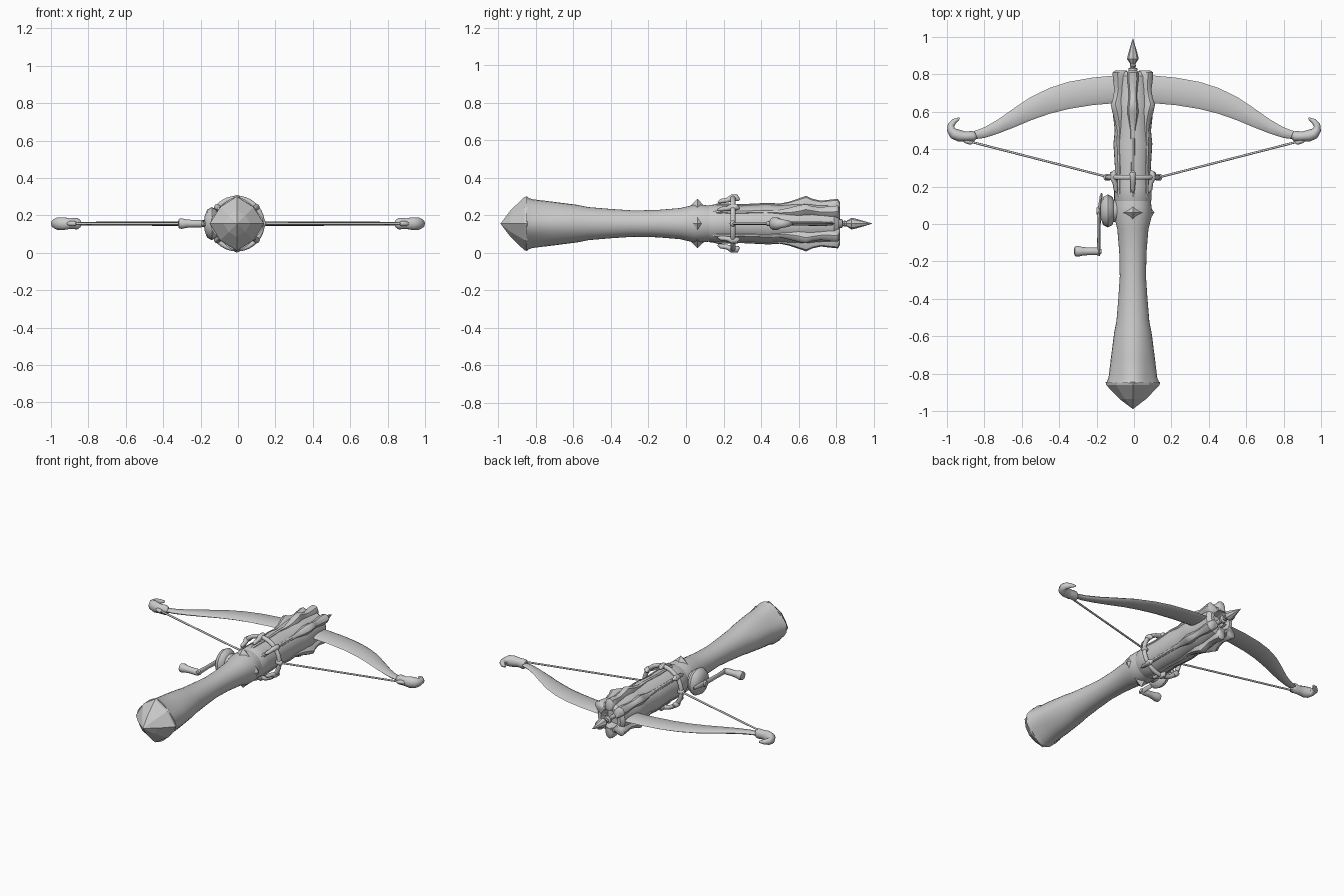
import bpy, bmesh
from math import sin, cos, pi, radians
from mathutils import Vector, Matrix

if "Cube" in bpy.data.objects:
    bpy.data.objects.remove(bpy.data.objects["Cube"])

CX, CZ = -0.006, 0.156          # long axis of the weapon
RIBS = [90, 270, 40, -40, 140, 220]


def finish(bm, name, angle=35):
    bmesh.ops.remove_doubles(bm, verts=bm.verts, dist=1e-5)
    bmesh.ops.recalc_face_normals(bm, faces=bm.faces)
    me = bpy.data.meshes.new(name)
    bm.to_mesh(me)
    bm.free()
    ob = bpy.data.objects.new(name, me)
    bpy.context.collection.objects.link(ob)
    bpy.ops.object.select_all(action='DESELECT')
    ob.select_set(True)
    bpy.context.view_layer.objects.active = ob
    if angle:
        bpy.ops.object.shade_smooth_by_angle(angle=radians(angle))
    return ob


def loft(bm, rings):
    """Skin a list of closed rings and cap both ends."""
    vs = [[bm.verts.new(p) for p in r] for r in rings]
    n = len(vs[0])
    for a, b in zip(vs, vs[1:]):
        for i in range(n):
            bm.faces.new((a[i], a[(i + 1) % n], b[(i + 1) % n], b[i]))
    bm.faces.new(vs[0])
    bm.faces.new(vs[-1])


def lathe(name, prof, n=24, squash=0.0, angle=35, x=CX):
    """Turn (y, r[, squash]) round the long axis; squash flattens diagonals."""
    bm = bmesh.new()
    rings = []
    for p in prof:
        k = p[2] if len(p) > 2 else squash
        ring = []
        for i in range(n):
            t = 2 * pi * i / n
            r = p[1] * (1 - k * sin(2 * t) ** 2)
            ring.append((x + r * cos(t), p[0], CZ + r * sin(t)))
        rings.append(ring)
    loft(bm, rings)
    return finish(bm, name, angle)


def tube(name, pts, radii, n=10, flat=1.0, smooth=True):
    """Round tube through points with varying radius; flat scales z."""
    bm = bmesh.new()
    pts = [Vector(p) for p in pts]
    rings = []
    for i, p in enumerate(pts):
        d = (pts[min(i + 1, len(pts) - 1)] - pts[max(i - 1, 0)]).normalized()
        ref = Vector((1, 0, 0)) if abs(d.z) > 0.9 else Vector((0, 0, 1))
        s = d.cross(ref).normalized()
        u = s.cross(d)
        rings.append([p + radii[i] * (s * cos(2 * pi * j / n) + u * flat * sin(2 * pi * j / n))
                      for j in range(n)])
    loft(bm, rings)
    return finish(bm, name, 50 if smooth else 0)


def polar(angle, r, y):
    a = radians(angle)
    return Vector((CX + r * cos(a), y, CZ + r * sin(a)))


# Stock and faceted pommel
lathe("handle", [(-.85, .142, .13), (-.82, .13, .1), (-.72, .118, .06), (-.58, .1, .03),
                 (-.52, .088), (-.4, .078), (-.28, .07), (-.15, .073), (-.03, .083),
                 (.04, .1), (.09, .1), (.13, .095), (.14, .08)], 32)
lathe("pommel_cap", [(-.845, .146), (-.862, .142), (-.935, .072), (-.988, .002)],
      8, .13, 0)

# Barrel with a recessed muzzle
lathe("barrel", [(.11, .09), (.13, .1), (.2, .1), (.3, .096), (.43, .104), (.5, .097),
                 (.58, .106), (.64, .108), (.7, .1), (.79, .1), (.815, .082),
                 (.815, .06), (.76, .05)], 32)

# Sculpted ribs that rise into claws at the muzzle: (y, height, half width)
prof = [(.14, .1, .008), (.17, .108, .015), (.3, .104, .012), (.44, .111, .014),
        (.5, .107, .015), (.55, .117, .024), (.6, .134, .03), (.64, .148, .027),
        (.675, .132, .022), (.72, .122, .024), (.77, .128, .03), (.81, .132, .029), (.822, .112, .02)]
for k, a in enumerate(RIBS):
    bm = bmesh.new()
    t = radians(a)
    out, side = Vector((cos(t), 0, sin(t))), Vector((-sin(t), 0, cos(t)))
    rings = []
    for y, h, w in prof:
        c = Vector((CX, y, CZ))
        rings.append([c + out * (.06 + (h - .06) * f) + side * w * s for f, s in
                      [(0, -1), (.6, -1), (.9, -.7), (1, 0), (.9, .7), (.6, 1), (0, 1)]])
    loft(bm, rings)
    finish(bm, f"rib_{k}", 45)
    # Slider peg on the string ring
    tube(f"slider_peg_{k}", [polar(a, r, y) for y, r in
         [(.17, .113), (.185, .12), (.22, .125), (.245, .137), (.27, .137), (.285, .125)]],
         [.005, .012, .013, .018, .018, .006], 8)

# Small pyramid studs round the collar
for k, a in enumerate((90, 270, 0)):
    bm = bmesh.new()
    t = radians(a)
    side = Vector((-sin(t), 0, cos(t)))
    base = [polar(a, .085, .06) + o for o in
            (side * .052, Vector((0, .045, 0)), -side * .052, Vector((0, -.045, 0)))]
    tip = bm.verts.new(polar(a, .132 if a else .115, .062))
    vb = [bm.verts.new(p) for p in base]
    for i in range(4):
        bm.faces.new((vb[i], vb[(i + 1) % 4], tip))
    bm.faces.new(vb)
    finish(bm, f"collar_stud_{k}", 0)

# Ring that draws the string
bpy.ops.mesh.primitive_torus_add(location=(CX, .25, CZ), rotation=(pi / 2, 0, 0),
                                 major_radius=.135, minor_radius=.014,
                                 major_segments=40, minor_segments=10)
bpy.context.object.name = "string_ring"
bpy.ops.object.shade_smooth_by_angle(angle=radians(60))

# Bolt
lathe("bolt_shaft", [(.7, .014), (.81, .014), (.82, .024), (.832, .024), (.838, .011), (.86, .011)], 12)
lathe("bolt_head", [(.838, .012), (.845, .017), (.856, .014), (.882, .031), (.9, .028), (.993, .001)], 8, 0, 0)

# Bow limbs, hooks and strings, both sides
limb = [(.04, .795, .65), (.11, .793, .645), (.22, .783, .636), (.35, .76, .615), (.45, .728, .59),
        (.55, .68, .555), (.64, .62, .517), (.73, .557, .482), (.8, .517, .46), (.88, .487, .45)]
for sx, nm in ((1, "right"), (-1, "left")):
    bm = bmesh.new()
    rings = []
    for i, (x, yo, yi) in enumerate(limb):
        m, h = (yo + yi) / 2, .013 - .0004 * i
        w = (yo - yi) / 2
        rings.append([(sx * x, m + w * a, CZ + h * b) for a, b in
                      [(1, 0), (.75, .8), (0, 1), (-.75, .8), (-1, 0), (-.75, -.8), (0, -1), (.75, -.8)]])
    loft(bm, rings)
    finish(bm, f"bow_limb_{nm}", 50)
    tube(f"bow_hook_{nm}", [(sx * x, y, CZ) for x, y in
         [(.845, .476), (.86, .47), (.9, .468), (.935, .472), (.962, .483),
          (.979, .504), (.978, .53), (.96, .55), (.933, .566)]],
         [.018, .028, .026, .031, .03, .022, .018, .014, .005], 10, 1.15)
    tube(f"string_knot_{nm}", [(sx * x, y, CZ) for x, y in
         [(.865, .433), (.875, .437), (.9, .445), (.915, .45)]], [.008, .013, .013, .006], 8)
    tube(f"bow_string_{nm}", [(sx * .89, .444, CZ), (sx * .135, .25, CZ)], [.006, .006], 8)
    tube(f"string_clip_{nm}", [(CX + sx * x, .25, CZ) for x in (.115, .13, .15, .157)],
         [.014, .018, .016, .006], 8)

# Winding crank on the left side
tube("crank_hub", [(x, .07, CZ) for x in (-.07, -.11, -.115, -.14, -.165, -.178, -.182)],
     [.05, .06, .075, .088, .075, .04, .01], 20)
tube("crank_axle", [(-.16, .07, CZ), (-.2, .07, CZ)], [.02, .018], 12)
tube("crank_arm", [(-.172, .165, CZ), (-.176, .15, CZ), (-.185, .07, CZ), (-.188, -.05, CZ),
                   (-.188, -.15, CZ), (-.188, -.17, CZ)],
     [.004, .007, .01, .008, .01, .006], 8, 1.9)
tube("crank_grip", [(x, -.146, CZ) for x in
     (-.175, -.19, -.2, -.24, -.275, -.3, -.316, -.32)],
     [.012, .018, .021, .02, .023, .029, .026, .012], 14)
